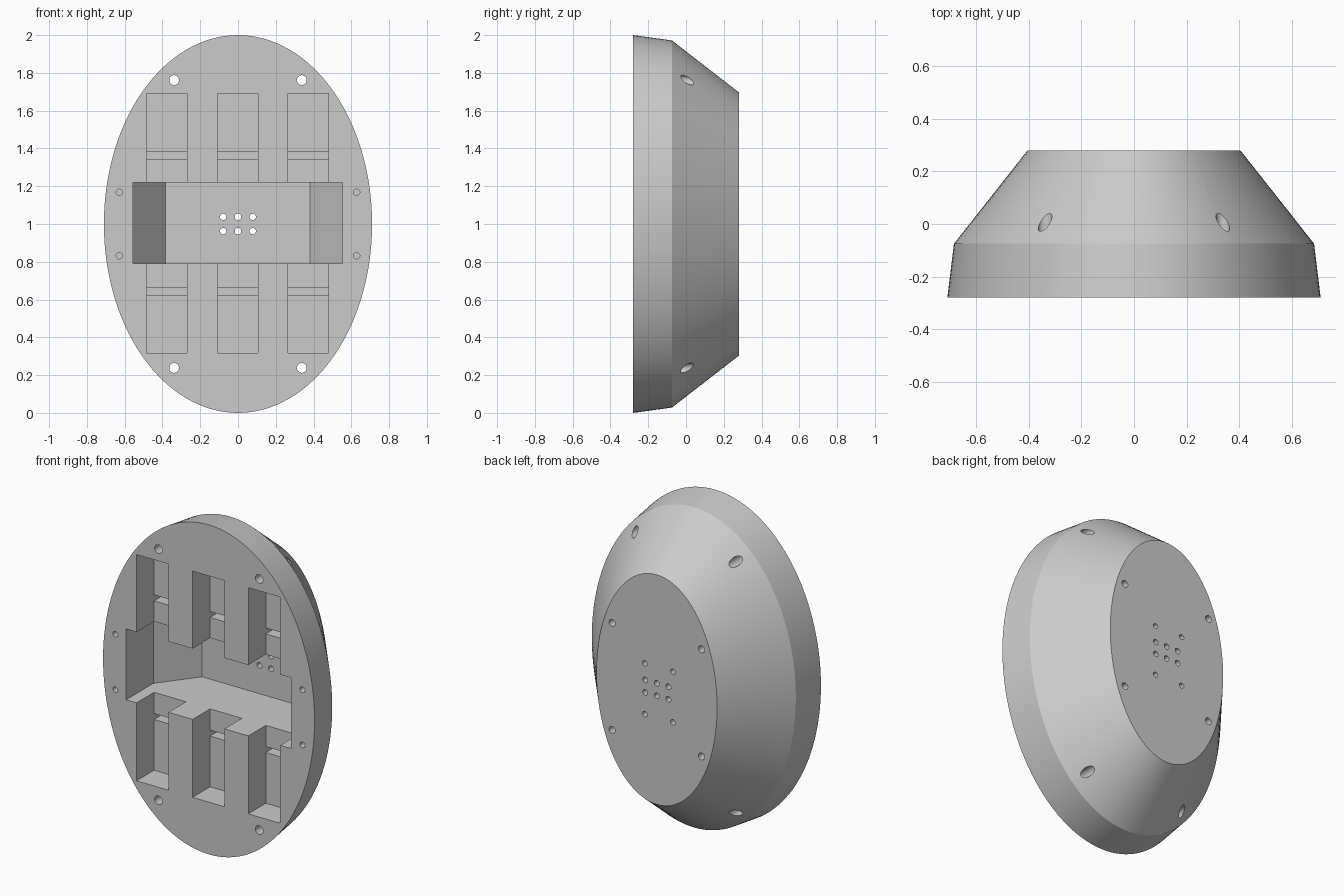
import bpy, bmesh, math
from mathutils import Matrix

if "Cube" in bpy.data.objects:
    bpy.data.objects.remove(bpy.data.objects["Cube"], do_unlink=True)

FRONT, BACK, MID = -0.28, 0.28, 1.0

grey = bpy.data.materials.new("plain grey")
grey.use_nodes = True
grey.diffuse_color = (0.6, 0.6, 0.6, 1)
grey.node_tree.nodes["Principled BSDF"].inputs["Base Color"].default_value = (0.6, 0.6, 0.6, 1)


def make_object(name, bm):
    bmesh.ops.recalc_face_normals(bm, faces=bm.faces)
    mesh = bpy.data.meshes.new(name)
    bm.to_mesh(mesh)
    bm.free()
    mesh.materials.append(grey)
    obj = bpy.data.objects.new(name, mesh)
    bpy.context.collection.objects.link(obj)
    return obj


def oval_shell(name, rings, sides=128):
    """Loft elliptical rings (y, x radius, z radius) into a closed solid."""
    bm = bmesh.new()
    loops = []
    for y, rx, rz in rings:
        angles = [2 * math.pi * i / sides for i in range(sides)]
        loops.append([bm.verts.new((rx * math.cos(a), y, MID + rz * math.sin(a))) for a in angles])
    for low, high in zip(loops, loops[1:]):
        for i in range(sides):
            j = (i + 1) % sides
            bm.faces.new((low[i], low[j], high[j], high[i]))
    bm.faces.new(loops[0])
    bm.faces.new(loops[-1])
    return make_object(name, bm)


def prism(name, outline, z0, z1):
    """Extrude an (x, y) outline upward from z0 to z1."""
    bm = bmesh.new()
    face = bm.faces.new([bm.verts.new((x, y, z0)) for x, y in outline])
    top = bmesh.ops.extrude_face_region(bm, geom=[face])["geom"]
    bmesh.ops.translate(bm, vec=(0, 0, z1 - z0),
                        verts=[v for v in top if isinstance(v, bmesh.types.BMVert)])
    return make_object(name, bm)


def box(name, x0, x1, y0, y1, z0, z1):
    return prism(name, [(x0, y0), (x1, y0), (x1, y1), (x0, y1)], z0, z1)


def drill(name, x, z, radius, y0, y1):
    """Round cutter running along y."""
    bm = bmesh.new()
    bmesh.ops.create_cone(bm, cap_ends=True, segments=24, radius1=radius, radius2=radius,
                          depth=y1 - y0,
                          matrix=Matrix.Translation((x, (y0 + y1) / 2, MID + z))
                          @ Matrix.Rotation(math.pi / 2, 4, 'X'))
    return make_object(name, bm)


# Oval housing: shallow rim, then a cone to the flat back
housing = oval_shell("housing", [(FRONT, 0.71, 1.0), (-0.075, 0.685, 0.972), (BACK, 0.405, 0.697)])

cutters = []

# Central pocket with slanted inner side walls
floor = 0.205
cutters.append(prism("pocket_cutter", [
    (-0.555, FRONT - 0.1), (0.552, FRONT - 0.1), (0.552, -0.02),
    (0.382, floor), (-0.384, floor), (-0.555, -0.02)], 0.79, 1.22))

# Three tall slots crossing the pocket, each with two narrow grooves
slot_floor = -0.112
for x in (-0.378, -0.002, 0.372):
    x0, x1 = x - 0.107, x + 0.107
    cutters.append(box("slot_cutter", x0, x1, FRONT - 0.1, slot_floor, 0.317, 1.69))
    for z in (0.625, 1.345):
        cutters.append(box("groove_cutter", x0, x1, slot_floor - 0.05, slot_floor + 0.07, z, z + 0.036))

# Mirrored sets of holes
for sx in (-1, 1):
    for sz in (-1, 1):
        cutters.append(drill("through_hole_cutter", sx * 0.338, sz * 0.762, 0.026, -0.4, 0.4))
        cutters.append(drill("rim_hole_cutter", sx * 0.628, sz * 0.168, 0.017, -0.4, -0.13))
        cutters.append(drill("back_hole_cutter", sx * 0.30, sz * 0.325, 0.021, 0.1, 0.4))

# Six vent holes through the pocket floor
for x in (-0.078, 0, 0.078):
    for z in (-0.038, 0.038):
        cutters.append(drill("vent_hole_cutter", x, z, 0.017, 0.15, 0.4))

# Four shallow mounting holes on the back
for x in (-0.108, 0.08):
    for z in (-0.17, 0.138):
        cutters.append(drill("mount_hole_cutter", x, z, 0.016, 0.235, 0.4))

# Cut everything out of the housing
bpy.ops.object.select_all(action='DESELECT')
bpy.context.view_layer.objects.active = housing
housing.select_set(True)
for cutter in cutters:
    cutter.hide_render = True
    mod = housing.modifiers.new("cut", 'BOOLEAN')
    mod.operation = 'DIFFERENCE'
    mod.solver = 'EXACT'
    mod.object = cutter
    bpy.ops.object.modifier_apply(modifier=mod.name)
    bpy.data.objects.remove(cutter, do_unlink=True)

bpy.ops.object.shade_smooth_by_angle(angle=math.radians(25))
